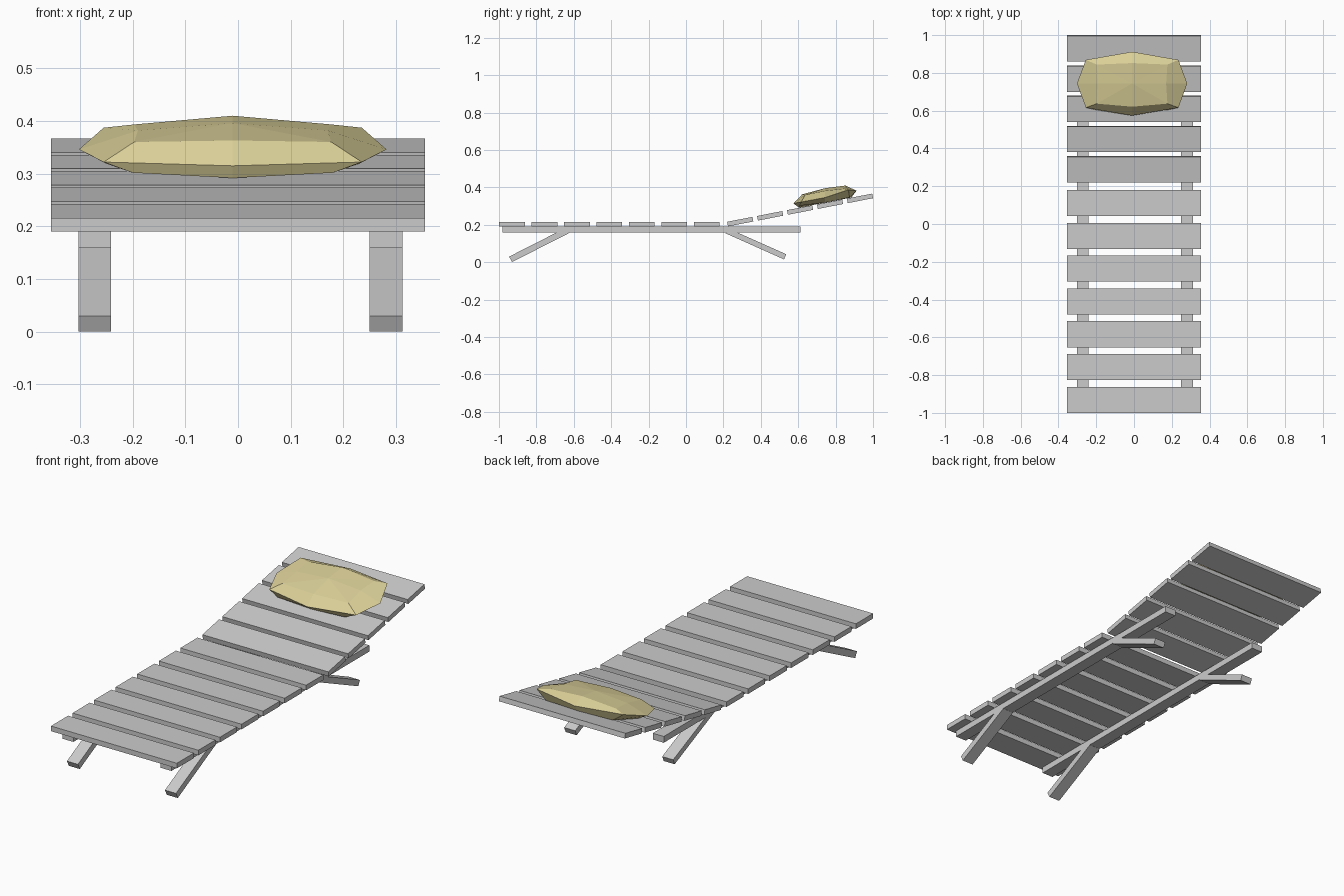
import bpy, bmesh, math
from mathutils import Matrix

if "Cube" in bpy.data.objects:
    bpy.data.objects.remove(bpy.data.objects["Cube"])

SLOPE = math.radians(11)


def box(name, center, size, tilt=0.0):
    bm = bmesh.new()
    bmesh.ops.create_cube(bm, size=1.0, matrix=Matrix.Diagonal((*size, 1.0)))
    me = bpy.data.meshes.new(name)
    bm.to_mesh(me)
    bm.free()
    ob = bpy.data.objects.new(name, me)
    ob.location = center
    ob.rotation_euler.x = tilt
    bpy.context.collection.objects.link(ob)
    return ob


def beam(name, x, a, b, width, thick):
    """Square-ended bar in the yz plane from a to b."""
    dy, dz = b[0] - a[0], b[1] - a[1]
    return box(name, (x, (a[0] + b[0]) / 2, (a[1] + b[1]) / 2),
               (width, math.hypot(dy, dz), thick), math.atan2(dz, dy))


# Flat seat slats
for i in range(7):
    box(f"seat_slat_{i + 1}", (0, -0.931 + i * 0.1737, 0.203), (0.71, 0.138, 0.026))

# Inclined backrest slats
for i in range(5):
    box(f"backrest_slat_{i + 1}", (0, 0.29 + i * 0.16, 0.2171 + i * 0.0311),
        (0.71, 0.138, 0.025), SLOPE)

# Side rails and splayed legs
for side, x in (("left", -0.272), ("right", 0.281)):
    box(f"{side}_rail", (x, -0.185, 0.1745), (0.062, 1.594, 0.032))
    beam(f"{side}_front_leg", x, (-0.938, 0.0155), (-0.63, 0.172), 0.062, 0.033)
    beam(f"{side}_back_leg", x, (0.53, 0.029), (0.218, 0.168), 0.062, 0.03)

# Faceted pillow: half rings (x, along, up), mirrored in x
bottom = [(0, -0.14, -0.027), (0.19, -0.14, -0.017), (0.24, 0, -0.027),
          (0.19, 0.13, -0.025), (0, 0.14, -0.027)]
rim = [(0, -0.17, 0.002), (0.245, -0.128, 0.001), (0.292, 0, 0),
       (0.245, 0.125, 0.017), (0, 0.168, 0.004)]
top = [(0, -0.123, 0.041), (0.187, -0.107, 0.035), (0.18, 0, 0.036),
       (0.187, 0.1, 0.028), (0, 0.108, 0.043)]

bm = bmesh.new()


def ring(half):
    pts = half + [(-x, u, w) for x, u, w in reversed(half[1:-1])]
    return [bm.verts.new((x, u, w + u * math.tan(SLOPE))) for x, u, w in pts]


rings = [ring(h) for h in (bottom, rim, top)]
for lo, hi in zip(rings, rings[1:]):
    for i in range(8):
        j = (i + 1) % 8
        bm.faces.new((lo[i], lo[j], hi[j], hi[i]))
for loop, w in ((rings[0], -0.027), (rings[2], 0.05)):
    c = bm.verts.new((0, 0, w))
    for i in range(8):
        bm.faces.new((loop[i], loop[(i + 1) % 8], c))
bmesh.ops.recalc_face_normals(bm, faces=bm.faces)
me = bpy.data.meshes.new("pillow")
bm.to_mesh(me)
bm.free()
pillow = bpy.data.objects.new("pillow", me)
pillow.location = (-0.01, 0.744, 0.346)
bpy.context.collection.objects.link(pillow)

mat = bpy.data.materials.new("pillow_fabric")
mat.diffuse_color = (0.72, 0.64, 0.32, 1)
mat.use_nodes = True
mat.node_tree.nodes["Principled BSDF"].inputs["Base Color"].default_value = mat.diffuse_color
me.materials.append(mat)
